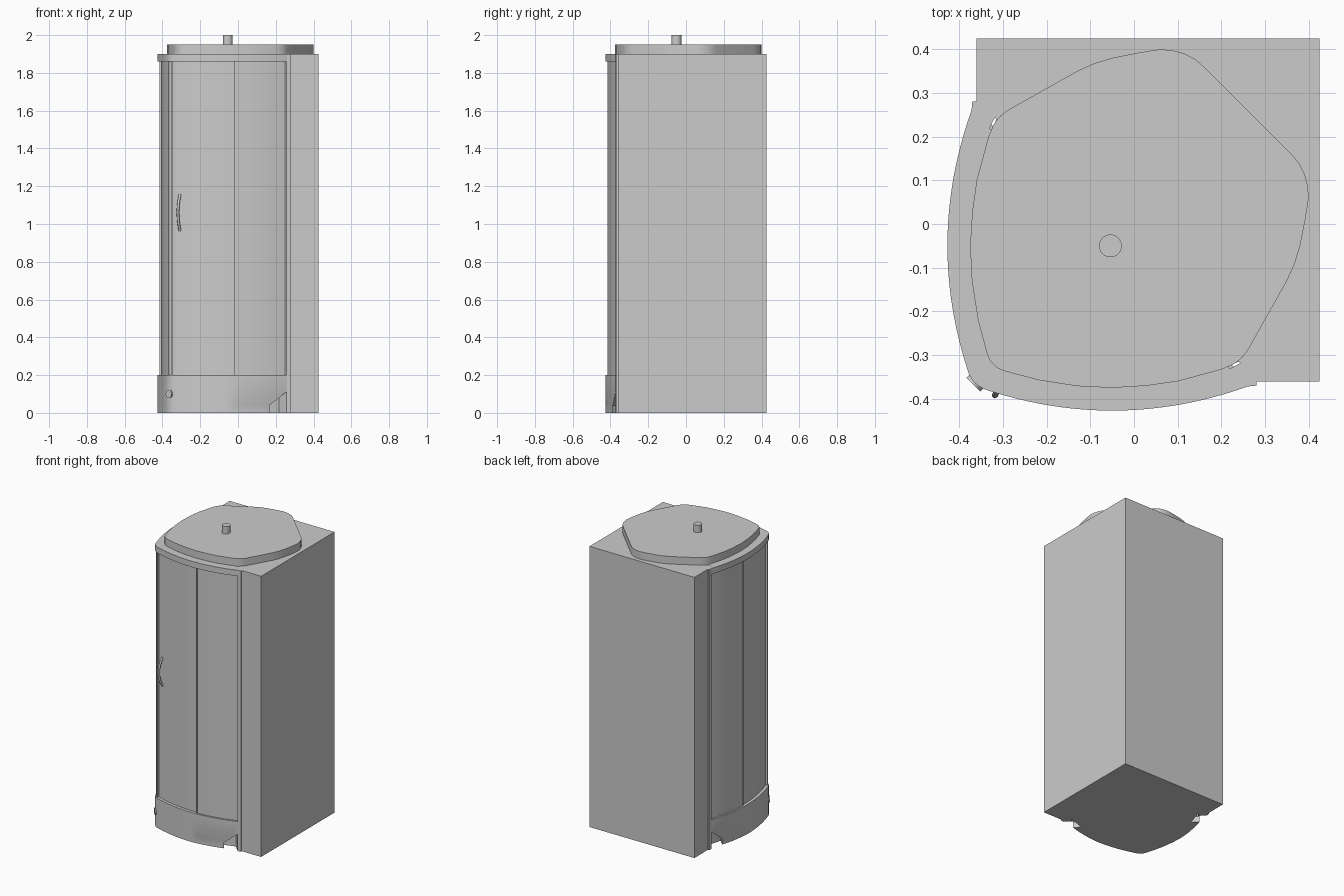
import bpy, bmesh, math
from mathutils import Vector

if "Cube" in bpy.data.objects:
    bpy.data.objects.remove(bpy.data.objects["Cube"])


def make_loft(name, rings, smooth=True):
    """Closed solid through rings with equal point counts."""
    bm = bmesh.new()
    rows = [[bm.verts.new(p) for p in r] for r in rings]
    n = len(rows[0])
    for a, b in zip(rows, rows[1:]):
        for i in range(n):
            j = (i + 1) % n
            bm.faces.new((a[i], a[j], b[j], b[i]))
    bm.faces.new(rows[0])
    bm.faces.new(rows[-1])
    bmesh.ops.recalc_face_normals(bm, faces=bm.faces)
    mesh = bpy.data.meshes.new(name)
    bm.to_mesh(mesh)
    bm.free()
    ob = bpy.data.objects.new(name, mesh)
    bpy.context.collection.objects.link(ob)
    if smooth:
        bpy.context.view_layer.objects.active = ob
        ob.select_set(True)
        bpy.ops.object.shade_smooth_by_angle(angle=math.radians(25))
        ob.select_set(False)
    return ob


def prism(name, pts, z0, z1, smooth=True):
    return make_loft(name, [[(x, y, z) for x, y in pts] for z in (z0, z1)], smooth)


def swap(pts):
    """Mirror across the x = y diagonal."""
    return [(y, x) for x, y in pts]


def front_y(x):
    return -0.427 + 0.055 * ((x + 0.05) / 0.31) ** 2


# Bowed front outline: right end, front corner, back left end
N = 24
half = [(x, front_y(x)) for x in (0.26 - 0.603 * i / N for i in range(N + 1))]
half += [(-0.355, -0.371)]
front = half + [(-0.364, -0.364)] + swap(half)[::-1]


def inset(d, pts=front):
    out = []
    for i, p in enumerate(pts):
        a, b = pts[max(i - 1, 0)], pts[min(i + 1, len(pts) - 1)]
        t = (Vector(b) - Vector(a)).normalized()
        out.append((p[0] + t.y * d, p[1] - t.x * d))
    return out


# Cabin body with square back walls
body = inset(0.06) + [(-0.36, 0.28), (-0.36, 0.425), (0.425, 0.425),
                      (0.425, -0.36), (0.28, -0.36)]
prism("cabin_body", body, 0, 1.899)

# Tray apron with slanted undercut at both ends
lip, foot = [], []
for x, y in front:
    s = max(0, (max(x, y) + 0.05) / 0.31)
    lip.append((x, y, 0.045 + 0.07 * s ** 1.5))
    u = max(x, y)
    u = -0.05 + (u + 0.05) * 0.7 if u > -0.05 else u
    if s > 0:
        q = (u, front_y(u) + 0.012 * s)
        foot.append(q if x > y else q[::-1])
    else:
        foot.append((x, y))
make_loft("tray", [[(x, y, 0.2) for x, y in front], lip,
                   [(x, y, 0.04) for x, y in foot],
                   [(x, y, 0) for x, y in foot]])

# Top rail
prism("top_rail", front, 1.86, 1.9)

# Glass: inner sliding doors with fixed outer panes at the ends
prism("sliding_glass", inset(0.02), 0.19, 1.87)
outer, inner = inset(0.012), inset(0.03)
k = 12
pane = outer[:k] + inner[:k][::-1]
post = [(0.218, -0.332), (0.255, -0.312), (0.266, -0.34), (0.28, -0.352),
        (0.28, -0.370), (0.258, -0.372)]
bar = [(-0.022, -0.416), (-0.014, -0.416), (-0.014, -0.39), (-0.022, -0.39)]
door_edge = [(-0.352, -0.366), (-0.344, -0.368), (-0.344, -0.34), (-0.352, -0.34)]
for side, f in (("front", list), ("left", swap)):
    prism(side + "_fixed_glass", f(pane), 0.19, 1.87)
    prism(side + "_wall_post", f(post), 0, 1.899)
    prism(side + "_pane_edge", f(bar), 0.19, 1.87, False)
    prism(side + "_door_edge", f(door_edge), 0.19, 1.87, False)

# Roof cap, symmetric about the diagonal
cap = [(0.36, 0.16), (0.378, 0.139), (0.39, 0.115), (0.397, 0.09), (0.4, 0.06),
       (0.392, 0.01), (0.38, -0.05), (0.368, -0.09), (0.35, -0.13), (0.26, -0.29),
       (0.248, -0.305), (0.23, -0.32), (0.2, -0.333), (0.1, -0.36), (0.03, -0.37),
       (-0.05, -0.375), (-0.13, -0.371), (-0.22, -0.357), (-0.295, -0.337),
       (-0.312, -0.33)]
prism("roof_cap", cap + swap(cap)[::-1], 1.895, 1.95)


def cylinder(name, r, depth, loc, rot=(0, 0, 0)):
    bpy.ops.mesh.primitive_cylinder_add(vertices=32, radius=r, depth=depth,
                                        location=loc, rotation=rot)
    bpy.context.object.name = name
    bpy.ops.object.shade_smooth_by_angle()
    bpy.context.object.select_set(False)


# Roof pipe and tray corner plug
cylinder("roof_pipe", 0.026, 0.06, (-0.054, -0.05, 1.97))
cylinder("tray_plug", 0.022, 0.03, (-0.357, -0.357, 0.1),
         (math.pi / 2, 0, -math.pi / 4))

# Bowed door handle
curve = bpy.data.curves.new("door_handle", "CURVE")
curve.dimensions = "3D"
curve.bevel_depth = 0.007
curve.bevel_resolution = 3
curve.use_fill_caps = True
sp = curve.splines.new("POLY")
sp.points.add(12)
for i, p in enumerate(sp.points):
    t = i / 6 - 1
    b = 1 - t * t
    p.co = (-0.307 - 0.011 * b, -0.368 - 0.024 * b, 1.06 + 0.096 * t, 1)
bpy.context.collection.objects.link(bpy.data.objects.new("door_handle", curve))
